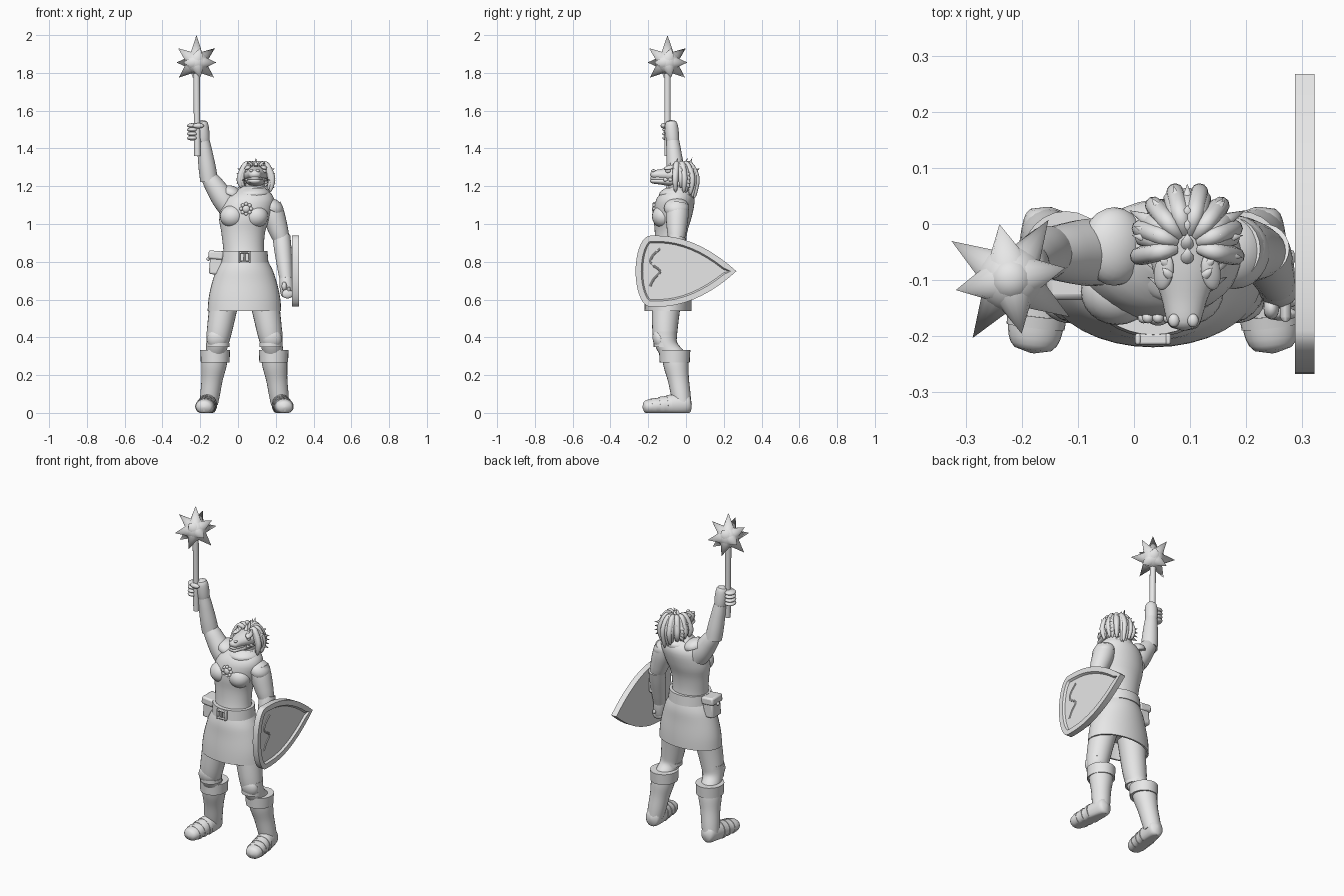
import bpy, bmesh, math, random
from mathutils import Vector, Matrix, Euler

random.seed(4)
if "Cube" in bpy.data.objects:
    bpy.data.objects.remove(bpy.data.objects["Cube"])

grey = (0.8, 0.8, 0.8, 1)
stone = bpy.data.materials.new("light grey")
stone.use_nodes = True
stone.diffuse_color = grey
stone.node_tree.nodes["Principled BSDF"].inputs["Base Color"].default_value = grey


def finish(name, bm, angle=40, bevel=0):
    bmesh.ops.recalc_face_normals(bm, faces=bm.faces)
    mesh = bpy.data.meshes.new(name)
    bm.to_mesh(mesh)
    bm.free()
    mesh.materials.append(stone)
    for polygon in mesh.polygons:
        polygon.use_smooth = True
    mesh.set_sharp_from_angle(angle=math.radians(angle))
    part = bpy.data.objects.new(name, mesh)
    bpy.context.scene.collection.objects.link(part)
    if bevel:
        modifier = part.modifiers.new("bevel", "BEVEL")
        modifier.width, modifier.segments = bevel, 2


def sample(keys, t):
    """Smooth curve through evenly spaced keys, either numbers or vectors."""
    place = t * (len(keys) - 1)
    i = min(int(place), len(keys) - 2)
    u = place - i
    before, start, end = keys[max(i - 1, 0)], keys[i], keys[i + 1]
    after = keys[min(i + 2, len(keys) - 1)]
    blend = u * u * (3 - 2 * u)
    bend = (end - before) * (u * (1 - u) ** 2) - (after - start) * (u * u * (1 - u))
    return start * (1 - blend) + end * blend + bend / 2


def loft(name, path, radii, depth=(1, 1), rounding=0, level=False, side=(1, 0, 0),
         sides=24, rings=20, floor=False, hollow=False):
    """Sweep an ellipse along a path; a higher rounding gives blunter ends."""
    path = [Vector(p) for p in path]
    bm = bmesh.new()
    loops = []
    for i in range(rings + 1):
        t = i / rings
        ahead = sample(path, min(t + .01, 1)) - sample(path, max(t - .01, 0))
        ahead = Vector((0, 0, 1)) if level else ahead.normalized()
        across = ahead.cross(Vector(side)).normalized()
        radius = sample(radii, t)
        if rounding:
            radius *= max(1 - abs(2 * t - 1) ** rounding, .01) ** .5
        loop = []
        for k in range(sides):
            a = math.tau * k / sides
            spoke = across.cross(ahead) * math.cos(a) + across * (math.sin(a) * sample(depth, t))
            point = sample(path, t) + spoke * radius
            if floor:
                point.z = max(point.z, 0)
            loop.append(bm.verts.new(point))
        loops.append(loop)
    for low, high in zip(loops, loops[1:]):
        for k in range(sides):
            bm.faces.new((low[k - 1], low[k], high[k], high[k - 1]))
    bottom = bm.faces.new(loops[0])
    bm.faces.new(loops[-1])
    if hollow:
        bmesh.ops.recalc_face_normals(bm, faces=bm.faces)
        bmesh.ops.inset_region(bm, faces=[bottom], thickness=.01)
        bmesh.ops.inset_region(bm, faces=[bottom], thickness=.01, depth=-.1)
    finish(name, bm)


def placed(at, size, turn):
    rotation = Euler([math.radians(a) for a in turn]).to_matrix().to_4x4()
    return Matrix.Translation(at) @ rotation @ Matrix.Diagonal((*size, 1))


def ball(name, at, size, turn=(0, 0, 0), dome=False):
    bm = bmesh.new()
    bmesh.ops.create_uvsphere(bm, u_segments=24, v_segments=14, radius=1)
    if dome:
        for v in bm.verts:
            v.co.z = max(v.co.z, -.25)
    bm.transform(placed(at, size, turn))
    finish(name, bm)


def box(name, at, size, turn=(0, 0, 0), bevel=.01):
    bm = bmesh.new()
    bmesh.ops.create_cube(bm, size=1)
    bm.transform(placed(at, size, turn))
    finish(name, bm, bevel=bevel)


def spike(name, base, direction, length, radius):
    bm = bmesh.new()
    bmesh.ops.create_cone(bm, cap_ends=True, segments=10, radius1=radius, radius2=0, depth=length)
    direction = Vector(direction).normalized()
    aim = direction.to_track_quat("Z", "Y").to_matrix().to_4x4()
    bm.transform(Matrix.Translation(Vector(base) + direction * length / 2) @ aim)
    finish(name, bm)


up = Vector((0, 0, 1))
middle = .034
mirrored = ((-1, "right"), (1, "left"))

# Tunic with hollow hem
loft("skirt", [(middle, -.095, .54), (middle, -.09, .82)], [.195, .187, .157, .115],
     depth=(.64, .68, .87), level=True, sides=36, hollow=True)
loft("torso", [(middle, -.09, .8), (.03, -.075, 1), (.08, -.045, 1.2)],
     [.113, .108, .116, .136, .13, .055], depth=(.85, .75, .75, .8), level=True, sides=36)
loft("collar", [(.075, -.05, 1.14), (.085, -.05, 1.19)], [.09, .09, .06], level=True)
for x in (-.03, .095):
    ball("chest", (x, -.12, 1.04), (.065, .06, .06))

# Belt, buckle and pouch
belt = Vector((middle, -.09, .826))
loft("belt", [belt - up * .03, belt + up * .03], [.127, .122], depth=(.88, .88), level=True, sides=36, rings=2)
buckle = belt + Vector((0, -.115, 0))
for s in (-1, 1):
    box("buckle_side", buckle + Vector((s * .027, 0, 0)), (.01, .02, .06), bevel=.004)
    box("buckle_bar", buckle + up * s * .023, (.06, .02, .01), bevel=.004)
box("buckle_tongue", buckle, (.01, .015, .04), bevel=.003)
pouch = Vector((-.117, -.085, .79))
box("pouch", pouch, (.066, .085, .115), (0, 5, 0))
box("pouch_flap", pouch + up * .045, (.08, .1, .045), (0, 5, 0))
ball("pouch_button", pouch + Vector((-.04, 0, .025)), (.01, .01, .01))

# Brooch on the chest
brooch = Vector((.043, -.167, 1.08))
ball("brooch", brooch, (.02, .014, .02))
for k in range(8):
    a = math.tau * k / 8
    ball("brooch_petal", brooch + Vector((math.cos(a), 0, math.sin(a))) * .026, (.01, .01, .01))

# Legs, boots and feet
for s, side in mirrored:
    def joint(out, y, z):
        return Vector((middle + s * out, y, z))

    hip, knee, calf = joint(.1, -.1, .63), joint(.14, -.11, .39), joint(.155, -.06, .3)
    ankle, heel, toe = joint(.188, -.02, .05), joint(.184, .03, .05), joint(.215, -.23, .03)
    loft(side + "_thigh", [hip, knee, calf], [.08, .069, .056, .055])
    ball(side + "_knee_pad", knee + Vector((s * .005, -.03, 0)), (.053, .036, .057), (12, 0, 0))
    for drop in (-.03, .03):
        strap = knee + up * drop
        loft(side + "_knee_strap", [strap - up * .01, strap + up * .01], [.061, .061], rings=2)
    loft(side + "_boot", [calf, ankle], [.068, .066, .056, .052, .048])
    loft(side + "_boot_cuff", [calf - up * .032, calf + up * .032], [.076, .079], depth=(1.05, 1.05), rings=2)
    loft(side + "_foot", [heel, toe], [.045, .046, .049, .05, .043], depth=(1.2, 1.2, .85, .8),
         rounding=8, floor=True)
    for t in (.42, .58, .74):
        loft(side + "_foot_strap", [heel.lerp(toe, t), heel.lerp(toe, t + .08)], [.053, .052],
             depth=(1.3 - t * .6, 1.25 - t * .6), rings=2, floor=True)


# Arms with bracers, hands and shoulder pads
def arm(side, shoulder, elbow, wrist, knuckles):
    shoulder, elbow, wrist = Vector(shoulder), Vector(elbow), Vector(wrist)
    loft(side + "_upper_arm", [shoulder, elbow.lerp(wrist, .1)], [.058, .06, .052, .042])
    loft(side + "_bracer", [elbow, wrist], [.047, .046, .04, .034])
    loft(side + "_hand", [wrist.lerp(elbow, .1), wrist, knuckles], [.024, .03, .036, .033], rounding=8)


arm("right", (-.05, -.05, 1.09), (-.153, -.05, 1.23), (-.184, -.07, 1.44), (-.192, -.08, 1.55))
arm("left", (.17, -.045, 1.1), (.23, -.045, .935), (.254, -.105, .71), (.26, -.12, .61))
for k in range(4):
    ball("right_finger", (-.24, -.09, 1.455 + .022 * k), (.03, .036, .013))
    ball("left_finger", (.262, -.16 + .021 * k, .63), (.03, .012, .024))
ball("right_thumb", (-.21, -.12, 1.52), (.03, .014, .014))
ball("left_thumb", (.245, -.15, .67), (.014, .02, .024))
ball("left_shoulder_pad", (.178, -.05, 1.085), (.067, .066, .05), (0, 28, 0), dome=True)
ball("right_shoulder_pad", (-.035, -.04, 1.16), (.06, .07, .042), (0, 22, 0), dome=True)

# Shield: round at one end, parabolic point at the other, recessed outer face
centre, reach, corner, width = .75, .267, -.19, .188
outline = []
for k in range(-9, 10):
    a = math.pi / 2 * k / 9
    outline.append((corner - (reach + corner) * math.cos(a), width * math.sin(a)))
for k in range(1, 20):
    y = corner + (reach - corner) * min(k, 20 - k) / 10
    half = width * (1 - ((y + .15) / (reach + .15)) ** 2)
    outline.append((y, math.copysign(half, 10 - k)))
bm = bmesh.new()
back = bm.faces.new([bm.verts.new((.287, y, centre + z)) for y, z in outline])
copy = bmesh.ops.extrude_face_region(bm, geom=[back])["geom"]
bmesh.ops.translate(bm, vec=(.035, 0, 0), verts=[v for v in copy if isinstance(v, bmesh.types.BMVert)])
bmesh.ops.recalc_face_normals(bm, faces=bm.faces)
outer = [f for f in copy if isinstance(f, bmesh.types.BMFace)]
bmesh.ops.inset_region(bm, faces=outer, thickness=.03)
bmesh.ops.inset_region(bm, faces=outer, thickness=.008, depth=-.012)
finish("shield", bm, angle=25)
wave = [(.309, -.165 + .03 * math.cos(k * 2), .87 - .04 * k) for k in range(6)]
loft("shield_ridge", wave, [.006, .006], sides=8)
box("shield_grip", (.27, -.12, .655), (.02, .11, .025))
box("shield_strap", (.27, -.06, .83), (.035, .03, .1))

# Spiked mace
hub = Vector((-.22, -.098, 1.855))
loft("mace_handle", [hub + Vector((.005, 0, -.495)), hub], [.017, .017], rings=2)
ball("mace_head", hub, (.062, .062, .062))
spike("mace_spike", hub, up, .145, .05)
for tilt, turn in ((.65, .2), (0, 1), (-.7, .2)):
    for k in range(4):
        a = turn + math.tau * k / 4
        flat = Vector((math.cos(a), math.sin(a), 0)) * math.cos(tilt)
        spike("mace_spike", hub, flat + up * math.sin(tilt), .125, .05)

# Reptile head
face = Vector((.095, -.04, 1.26))
snout = Vector((.088, -.19, 1.262))
loft("neck", [(.085, -.045, 1.14), face], [.058, .05, .048])
loft("skull", [face + Vector((0, .08, 0)), snout], [.05, .066, .06, .038, .03], depth=(.85, .7, .75), rounding=8)
loft("lower_jaw", [face - up * .036, snout - up * .034], [.045, .05, .036, .028], depth=(.5, .45), rounding=8)
loft("mouth", [face - up * .02, snout - up * .02], [.045, .04, .02], depth=(.45, .5), rounding=8)
for s, side in mirrored:
    def spot(out, y, z):
        return face + Vector((s * out, y, z))

    ball(side + "_nostril", snout + Vector((s * .017, .018, .02)), (.01, .012, .008))
    ball(side + "_eye", spot(.045, -.055, .02), (.012, .014, .01))
    ball(side + "_brow", spot(.042, -.045, .04), (.018, .034, .01), (15, s * 20, s * 15))
    for k in range(4):
        spike(side + "_cheek_spike", spot(.04 + .005 * k, .027 * k - .07, -.025), (s, .5, -.1), .035, .011)
        spike(side + "_brow_spike", spot(.033 + .005 * k, .02 * k - .05, .045), (s * .4, .4, .8), .03, .009)
        spike(side + "_ear_fin", spot(.055, .04, -.015 * k), (s, .5, .2 - k / 4), .055, .018)
for k in range(4):
    spike("crest_spike", face + Vector((0, .025 * k - .02, .045)), (0, .4, 1), .05, .012)

# Hanging locks in two layers around the back of the head
for layer, count in ((0, 11), (1, 8)):
    for k in range(count):
        a = math.radians(200 * k / (count - 1) - 100)
        outward = Vector((math.sin(a) * .88, math.cos(a), 0))
        drop = random.uniform(.1, .14) - .04 * abs(math.sin(a))
        spread = .09 + .01 * layer
        loft("hair_lock", [face + outward * .02 + up * .045, face + outward * .06 + up * (.047 + .01 * layer),
                           face + outward * spread - up * .02, face + outward * (spread - .015) - up * drop],
             [.01, .016, .016, .008], side=(math.cos(a), -math.sin(a), 0), rounding=12, sides=10, rings=14)
        if k % 2:
            spike("hair_spike", face + outward * .085 + up * .02, outward + up / 2, .03, .01)
